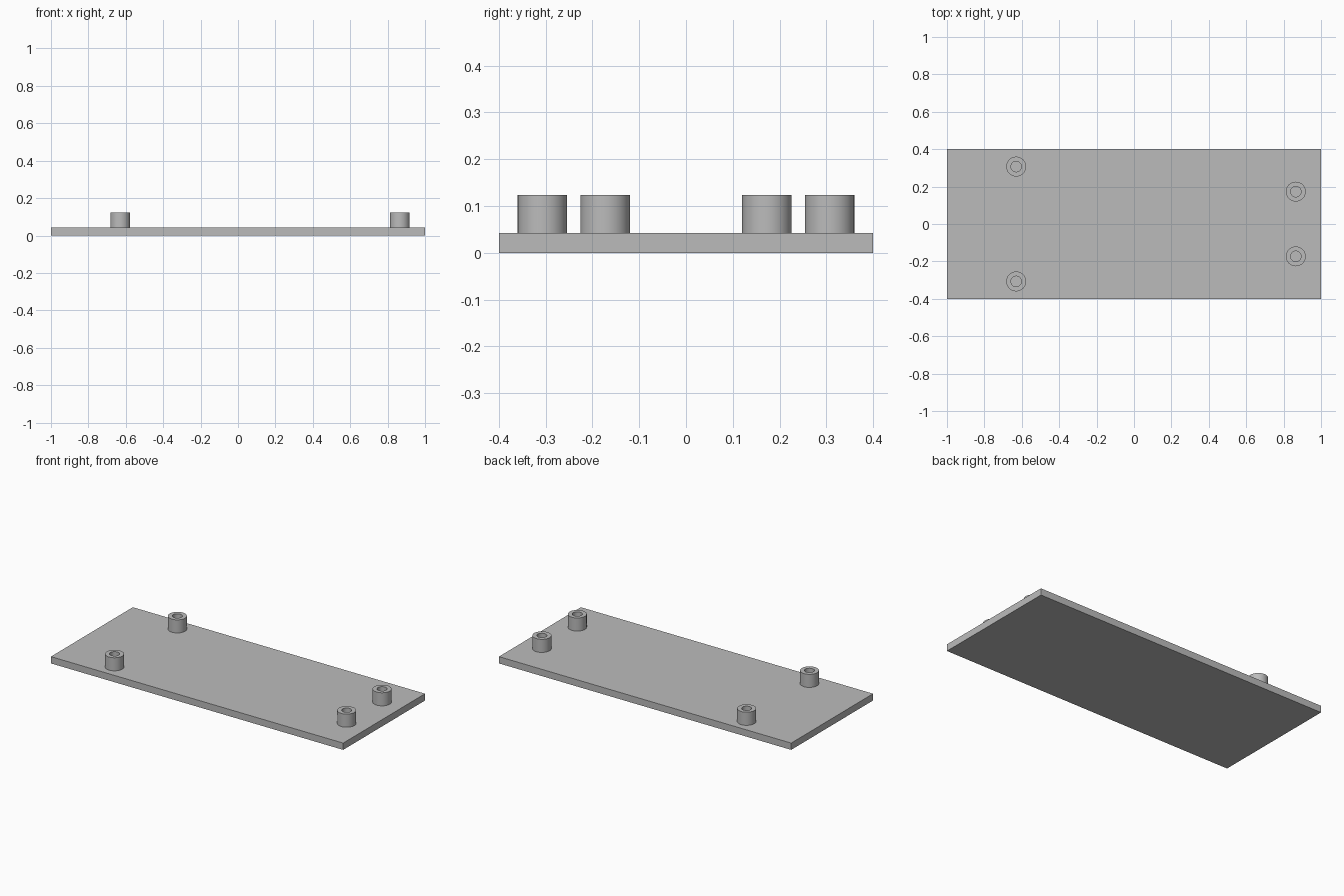
import bpy
import bmesh
import math

cube = bpy.data.objects.get("Cube")
if cube:
    bpy.data.objects.remove(cube, do_unlink=True)

PLATE_TOP, POST_TOP = 0.042, 0.123
OUTER, INNER, SIDES = 0.053, 0.028, 64

grey = bpy.data.materials.new("plain grey")
grey.use_nodes = True
colour = (0.5, 0.5, 0.5, 1)
grey.diffuse_color = colour
grey.node_tree.nodes["Principled BSDF"].inputs["Base Color"].default_value = colour


def add_object(name, bm):
    bmesh.ops.recalc_face_normals(bm, faces=bm.faces)
    mesh = bpy.data.meshes.new(name)
    bm.to_mesh(mesh)
    bm.free()
    mesh.materials.append(grey)
    obj = bpy.data.objects.new(name, mesh)
    bpy.context.collection.objects.link(obj)
    return obj


# Flat mounting plate
bm = bmesh.new()
bmesh.ops.create_cube(bm, size=1)
bmesh.ops.scale(bm, vec=(2, 0.8, PLATE_TOP), verts=bm.verts)
bmesh.ops.translate(bm, vec=(0, 0, PLATE_TOP / 2), verts=bm.verts)
add_object("base_plate", bm)


# Hollow standoff: a wall profile spun about its axis, open down to the plate
def add_standoff(name, x, y):
    bm = bmesh.new()
    profile = [(OUTER, PLATE_TOP), (OUTER, POST_TOP), (INNER, POST_TOP), (INNER, PLATE_TOP)]
    verts = [bm.verts.new((r, 0, z)) for r, z in profile]
    edges = [bm.edges.new(pair) for pair in zip(verts, verts[1:])]
    bmesh.ops.spin(bm, geom=verts + edges, cent=(0, 0, 0), axis=(0, 0, 1),
                   angle=math.tau, steps=SIDES, use_merge=True)
    bmesh.ops.remove_doubles(bm, verts=bm.verts, dist=0.0001)
    post = add_object(name, bm)
    # Point the walls outwards from the solid ring
    bm = bmesh.new()
    bm.from_mesh(post.data)
    top = next(f for f in bm.faces if abs(f.normal.z) > 0.9)
    if top.normal.z < 0:
        bmesh.ops.reverse_faces(bm, faces=bm.faces)
    bm.to_mesh(post.data)
    bm.free()
    post.location = (x, y, 0)
    bpy.ops.object.select_all(action="DESELECT")
    post.select_set(True)
    bpy.context.view_layer.objects.active = post
    bpy.ops.object.shade_smooth_by_angle(angle=math.radians(30))


# Mirrored pairs: wide pair on the right, narrow pair on the left
for pair, x, y in (("right", -0.63, 0.307), ("left", 0.865, 0.173)):
    for side, sign in (("front", -1), ("back", 1)):
        add_standoff(f"{side}_{pair}_standoff", x, sign * y)
